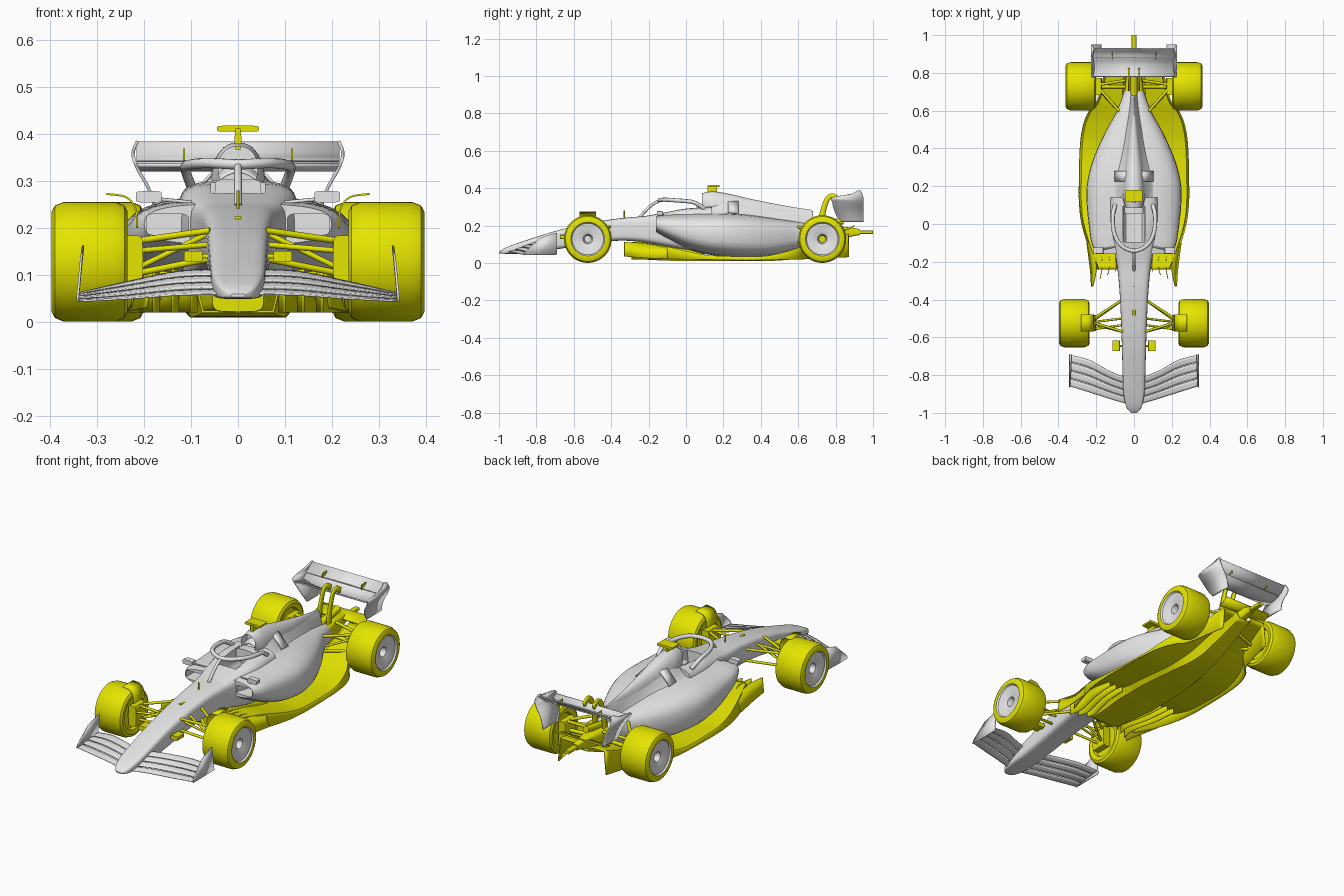
import bpy, bmesh, math

if "Cube" in bpy.data.objects:
    bpy.data.objects.remove(bpy.data.objects["Cube"])


def material(name, rgb):
    m = bpy.data.materials.new(name)
    m.use_nodes = True
    m.diffuse_color = (*rgb, 1)
    m.node_tree.nodes["Principled BSDF"].inputs["Base Color"].default_value = (*rgb, 1)
    return m


GREY = material("light_grey", (0.8, 0.8, 0.8))
YELLOW = material("yellow", (0.78, 0.78, 0.0))


def spline(keys, steps=5):
    """Smooth curve through a list of equal-length tuples."""
    out = []
    for i in range(len(keys) - 1):
        a, b = keys[max(i - 1, 0)], keys[i]
        c, d = keys[i + 1], keys[min(i + 2, len(keys) - 1)]
        for k in range(steps):
            t = k / steps
            out.append(tuple(q + t / 2 * (r - p + t * (2 * p - 5 * q + 4 * r - s + t * (3 * q - p - 3 * r + s)))
                             for p, q, r, s in zip(a, b, c, d)))
    return out + [tuple(keys[-1])]


def smooth(ob):
    bpy.ops.object.select_all(action="DESELECT")
    ob.select_set(True)
    bpy.context.view_layer.objects.active = ob
    bpy.ops.object.shade_smooth_by_angle(angle=math.radians(35))


def skin(name, rows, mats, caps=False, thick=0, mirror=False, mouth=0, rule=None):
    """Surface through rows of points; caps close the rows into a solid."""
    bm = bmesh.new()
    grid = [[bm.verts.new(p) for p in row] for row in rows]
    n = len(grid[0])
    for a, b in zip(grid, grid[1:]):
        for j in range(n if caps else n - 1):
            f = bm.faces.new((a[j], a[(j + 1) % n], b[(j + 1) % n], b[j]))
            f.material_index = rule(j) if rule else 0
    if caps:
        front = bm.faces.new(grid[0])
        bm.faces.new(grid[-1])
        if mouth:
            bmesh.ops.inset_individual(bm, faces=[front], thickness=mouth)
            bmesh.ops.translate(bm, verts=front.verts, vec=(0, 0.05, 0))
    bmesh.ops.remove_doubles(bm, verts=bm.verts, dist=1e-5)
    bmesh.ops.recalc_face_normals(bm, faces=bm.faces)
    me = bpy.data.meshes.new(name)
    bm.to_mesh(me)
    bm.free()
    ob = bpy.data.objects.new(name, me)
    bpy.context.collection.objects.link(ob)
    for m in mats:
        me.materials.append(m)
    smooth(ob)
    if thick:
        mod = ob.modifiers.new("thickness", "SOLIDIFY")
        mod.thickness, mod.offset = thick, 0
    if mirror:
        ob.modifiers.new("mirror", "MIRROR")
    return ob


def ring(y, hw, zb, zt, power=2.5, n=32, cx=0):
    """Rounded-box cross-section standing across y."""
    pts = []
    for k in range(n):
        a = 2 * math.pi * k / n
        c, s = math.cos(a), math.sin(a)
        pts.append((cx + hw * math.copysign(abs(c) ** (2 / power), c), y,
                    (zb + zt) / 2 + (zt - zb) / 2 * math.copysign(abs(s) ** (2 / power), s)))
    return pts


def hull(name, keys, mat, power, **kw):
    return skin(name, [ring(*k, power) for k in spline(keys)], [mat], caps=True, **kw)


def box(name, centre, size, mat, mirror=False):
    (x, y, z), (sx, sy, sz) = centre, size
    rows = [ring(y + d, sx / 2, z - sz / 2, z + sz / 2, 6, 16, x) for d in (-sy / 2, sy / 2)]
    return skin(name, rows, [mat], caps=True, mirror=mirror)


def tube(name, pts, r, mat, both=True):
    for s in ((1, -1) if both else (1,)):
        cu = bpy.data.curves.new(name, "CURVE")
        cu.dimensions, cu.bevel_depth, cu.bevel_resolution, cu.use_fill_caps = "3D", r, 2, True
        path = spline(pts) if len(pts) > 2 else pts
        sp = cu.splines.new("POLY")
        sp.points.add(len(path) - 1)
        for p, q in zip(sp.points, path):
            p.co = (s * q[0], q[1], q[2], 1)
        cu.materials.append(mat)
        bpy.context.collection.objects.link(bpy.data.objects.new(name, cu))


def cut(cutter, *targets):
    for ob in targets:
        mod = ob.modifiers.new("cut", "BOOLEAN")
        mod.operation, mod.object, mod.solver = "DIFFERENCE", cutter, "EXACT"
        bpy.context.view_layer.objects.active = ob
        bpy.ops.object.modifier_apply(modifier=mod.name)
        smooth(ob)
    bpy.data.objects.remove(cutter)


# Nose and chassis
chassis = hull("nose_and_chassis", [
    (-1.0, .015, .053, .06), (-.97, .04, .05, .08), (-.9, .055, .05, .107), (-.8, .06, .057, .14),
    (-.65, .064, .08, .185), (-.5, .069, .105, .217), (-.35, .077, .12, .24), (-.22, .09, .11, .252),
    (-.12, .11, .09, .27), (0, .128, .07, .292), (.14, .128, .07, .3)], GREY, 5)

# Sidepods tapering to the tail
pods = hull("sidepods", [
    (-.16, .2, .165, .252), (-.1, .225, .13, .26), (0, .24, .08, .265), (.1, .25, .05, .268),
    (.2, .25, .035, .268), (.3, .23, .03, .262), (.4, .193, .033, .25), (.5, .145, .05, .235),
    (.6, .09, .08, .22), (.71, .05, .1, .2)], GREY, 2.9)

# Engine cover: air intake and fin, with flared shoulders running into the sidepods
hull("engine_cover", [
    (.085, .042, .28, .374), (.15, .058, .2, .383), (.25, .055, .18, .366), (.35, .045, .17, .342),
    (.5, .026, .15, .312), (.6, .014, .14, .295), (.67, .007, .14, .285)], GREY, 2.2, mouth=.007)
steps = [k / 12 - 1 for k in range(25)]
skin("cover_shoulders", [
    [(u * hw, y, base + (peak - base) * math.exp(-(u * hw / flare) ** 2)) for u in steps]
    for y, hw, base, peak, flare in spline([
        (.1, .13, .25, .32, .075), (.2, .18, .238, .36, .078), (.3, .17, .228, .345, .066),
        (.4, .15, .212, .327, .05), (.5, .12, .2, .308, .035), (.6, .08, .18, .29, .022),
        (.68, .05, .17, .275, .014)])], [GREY], thick=.004)
skin("cover_flap", [[(x, .225, z), (x, .28, z - .005)] for x, z in ((.04, .334), (.1, .27))],
     [GREY], thick=.006, mirror=True)

# Cockpit opening and side inlets
cut(box("cockpit_cutter", (0, 0, .3), (.115, .19, .2), GREY), chassis, pods)
for s in (1, -1):
    cut(box("inlet_cutter", (s * .15, -.13, .208), (.09, .14, .045), GREY), pods)
box("headrest", (0, .08, .27), (.1, .05, .07), GREY)

# Cockpit guard and mirrors
half = [(.1, .1, .29), (.112, .04, .325), (.104, -.05, .335), (.066, -.115, .339), (0, -.142, .336)]
tube("cockpit_guard", half + [(-x, y, z) for x, y, z in half[-2::-1]], .011, GREY, both=False)
tube("guard_pillar", [(0, -.14, .336), (0, -.19, .305), (0, -.245, .248)], .008, GREY, both=False)
box("mirror", (.19, -.14, .267), (.055, .03, .024), GREY, mirror=True)
tube("mirror_stalk", [(.17, -.135, .262), (.1, -.12, .255)], .004, GREY)

# Roof camera, nose sensors and nose pods
box("camera_stem", (0, .14, .39), (.014, .05, .045), YELLOW)
box("camera_bar", (0, .15, .412), (.09, .06, .013), YELLOW)
tube("nose_sensor", [(0, -.33, .235), (0, -.33, .28)], .003, YELLOW, both=False)
box("nose_plate", (0, -.47, .222), (.014, .03, .008), YELLOW)
box("nose_pod", (.095, -.645, .14), (.04, .055, .024), YELLOW, mirror=True)
tube("nose_pod_arm", [(.05, -.645, .14), (.09, -.645, .14)], .005, YELLOW)

# Floor with central keel, tunnels and diffuser
rows = []
for y, w, edge, roof, kw, keel in spline([
        (-.24, .195, .03, .105, .075, .022), (-.12, .24, .022, .09, .085, .016), (0, .275, .02, .062, .1, .013),
        (.1, .288, .018, .042, .1, .013), (.2, .29, .017, .035, .1, .013), (.4, .285, .017, .033, .08, .013),
        (.52, .268, .018, .055, .06, .018), (.6, .235, .02, .08, .05, .03), (.66, .19, .022, .1, .045, .05),
        (.87, .14, .032, .155, .03, .13)]):
    side = [(w, y, edge), (w - .012, y, roof), (kw + .02, y, roof), (kw, y, keel)]
    rows.append(side + [(-a, b, c) for a, b, c in reversed(side)])
skin("floor", rows, [YELLOW], thick=.006)
hull("keel_fairing", [(-.25, .055, .022, .1), (-.1, .085, .014, .1), (.1, .1, .014, .05)], YELLOW, 5)
for i in range(3):
    x = .1 + .04 * i
    path = spline([(x, -.25 - .02 * i), (x - .012, -.2), (x + .02, -.06), (x + .03, .06)])
    skin("floor_fence", [[(a, b, .02), (a, b, min(.112, .095 - .22 * (b + .15)))] for a, b in path],
         [YELLOW], thick=.004, mirror=True)
skin("floor_edge_flap", [[(out, y, low), (inn, y, top)] for out, inn, y, low, top in spline([
    (.226, .218, -.33, .036, .112), (.23, .202, -.26, .03, .108), (.238, .205, -.19, .026, .1),
    (.25, .235, -.1, .022, .086)])], [YELLOW], thick=.004, mirror=True)

# Front wing: four stacked blades per side
span = spline([(.045, -.95, -.81, .06, .112), (.13, -.925, -.775, .058, .108),
               (.24, -.89, -.715, .05, .085), (.338, -.86, -.69, .045, .062)])
for e in range(4):
    chord = [(e + .93 * k / 3) / 4 for k in range(4)]
    skin("front_wing_blade", [[(x, le + (te - le) * t, zl + (zt - zl) * t ** 1.2 + .004 * e * (1 - t))
                               for t in chord] for x, le, te, zl, zt in span],
         [GREY], thick=.004, mirror=True)
skin("front_wing_endplate", [[(.342, -.865, .043), (.341, -.86, .06)], [(.342, -.78, .043), (.334, -.78, .135)],
                             [(.342, -.69, .045), (.33, -.69, .163)]], [GREY], thick=.005, mirror=True)

# Rear wing: two blades between curved endplates
for name, prof, half_span in (
        ("rear_wing_main", [(.78, .335), (.81, .325), (.85, .325), (.885, .34)], .214),
        ("rear_wing_flap", [(.88, .345), (.905, .357), (.93, .383)], .216)):
    skin(name, [[(x, y, z) for y, z in spline(prof)] for x in (-half_span, half_span)], [GREY], thick=.006)
levels = spline([(.214, .386, .915, .935), (.222, .368, .88, .944), (.223, .352, .782, .948),
                 (.213, .325, .782, .95), (.193, .29, .79, .95), (.18, .255, .805, .95), (.175, .22, .83, .95)], 3)
skin("rear_wing_endplate", [[(x, a, z), (x, b, z)] for x, z, a, b in levels], [GREY], thick=.007, mirror=True)
skin("beam_wing", [[(x, .84, .175), (x, .87, .182), (x, .9, .2)] for x in (-.14, .14)], [YELLOW], thick=.007)
box("slot_bracket", (.115, .89, .357), (.004, .04, .026), YELLOW, mirror=True)
arch = [(.7, .17, .735, .17), (.715, .27, .745, .26), (.745, .35, .765, .33), (.785, .373, .785, .345),
        (.825, .352, .81, .325)]
skin("wing_pylon", [[(.028, a, b), (.028, c, d)] for a, b, c, d in spline(arch)], [YELLOW], thick=.008, mirror=True)

# Gearbox, exhaust, tail light and rear crash structure
hull("gearbox", [(.6, .06, .09, .19), (.75, .045, .1, .2), (.88, .022, .14, .19), (.93, .016, .15, .18)], YELLOW, 4)
tube("exhaust", [(0, .68, .2), (0, .84, .225)], .018, YELLOW, both=False)
box("tail_light", (0, .95, .165), (.026, .1, .018), YELLOW)

# Wheels: tyre and shallow rim turned about the axle
profile = [(0, -.06), (.08, -.06), (.085, -.076), (.107, -.081), (.12, -.074), (.1275, -.055), (.1275, .055),
           (.12, .074), (.107, .081), (.09, .08), (.084, .072), (.045, .067), (.026, .06), (.018, .03), (0, .03)]
turns = [2 * math.pi * k / 48 for k in range(49)]
for label, cx, cy, hub in (("front", .316, -.525, 14), ("rear", .282, .729, 13)):
    skin(label + "_wheel", [[(cx + o, cy + r * math.cos(a), .1285 + r * math.sin(a)) for r, o in profile]
                            for a in turns], [YELLOW, GREY], mirror=True, rule=lambda j: int(9 <= j < hub))

# Suspension, brake ducts and wheel winglets
box("front_brake_duct", (.225, -.525, .13), (.045, .085, .11), YELLOW, mirror=True)
box("rear_brake_duct", (.19, .727, .13), (.04, .09, .12), YELLOW, mirror=True)
for y, rear_y in ((-.4, .56), (-.57, .76)):
    tube("front_upper_arm", [(.235, -.515, .17), (.06, y, .195)], .007, YELLOW)
    tube("front_lower_arm", [(.235, -.525, .1), (.06, y, .135)], .007, YELLOW)
    tube("rear_upper_arm", [(.2, .735, .18), (.045, rear_y, .195)], .008, YELLOW)
    tube("rear_lower_arm", [(.2, .725, .095), (.04, rear_y, .12)], .008, YELLOW)
tube("front_push_rod", [(.225, -.52, .11), (.06, -.5, .19)], .006, YELLOW)
tube("steering_rod", [(.235, -.56, .15), (.06, -.535, .165)], .006, YELLOW)
tube("drive_shaft", [(.22, .727, .13), (.03, .727, .14)], .01, YELLOW)
tube("rear_pull_rod", [(.2, .72, .17), (.07, .6, .13)], .006, YELLOW)
skin("wheel_winglet", [[(x, -.57, z), (x, -.48, z)] for x, z in
                       spline([(.215, .2), (.218, .24), (.238, .266), (.28, .273)])],
     [YELLOW], thick=.004, mirror=True)
